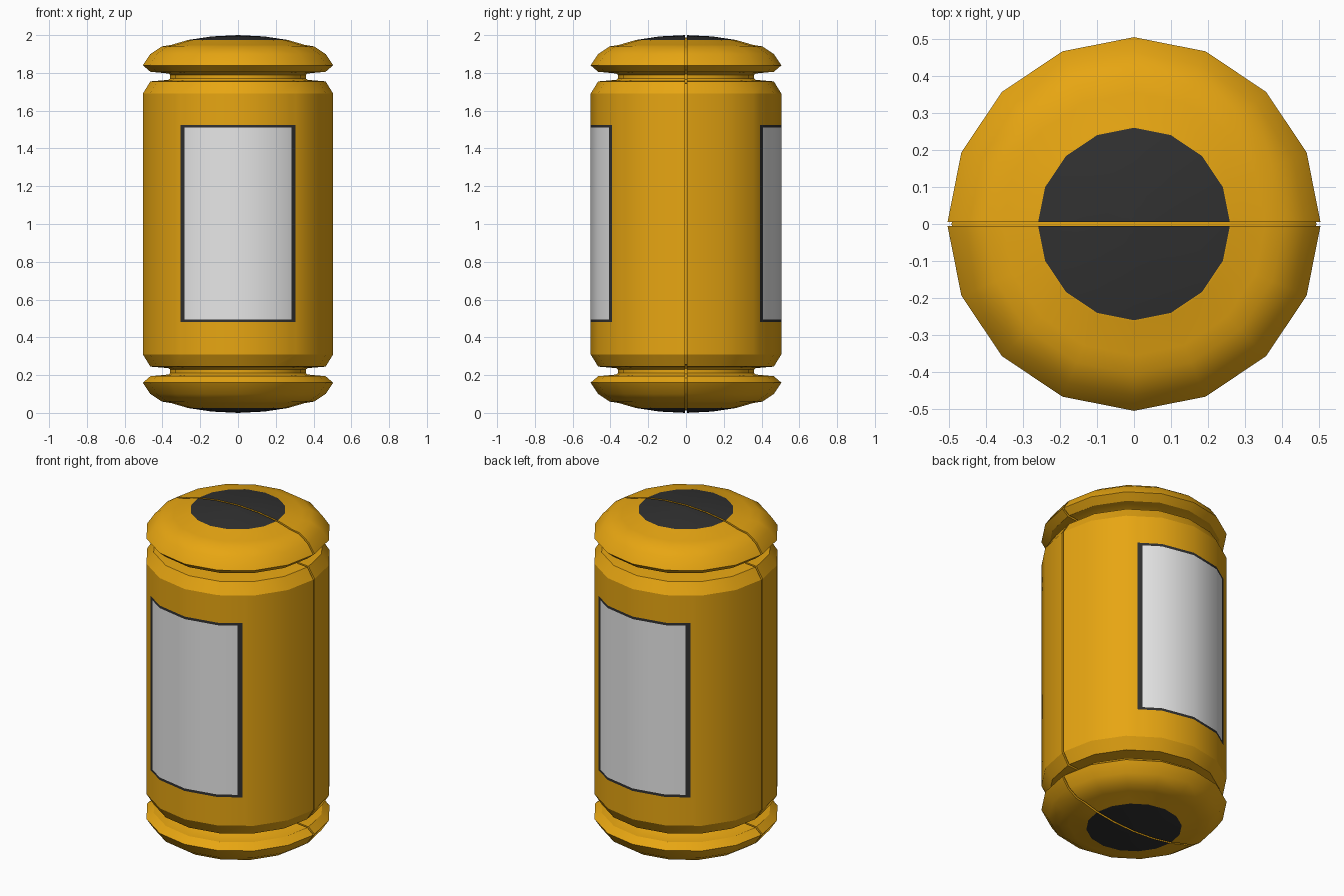
import bpy, bmesh, math
from mathutils import Vector

if "Cube" in bpy.data.objects:
    bpy.data.objects.remove(bpy.data.objects["Cube"])

def material(name, rgb):
    m = bpy.data.materials.new(name)
    m.diffuse_color = (*rgb, 1)
    m.use_nodes = True
    m.node_tree.nodes["Principled BSDF"].inputs["Base Color"].default_value = m.diffuse_color
    return m

YELLOW = material("amber yellow", (0.8, 0.38, 0.006))
BLACK = material("soft black", (0.03, 0.03, 0.03))
WHITE = material("label white", (0.8, 0.8, 0.8))

# Upper half of the outline (radius, height); the lower half mirrors it about z = 1
upper = [(0, 2.0), (0.14, 1.993), (0.26, 1.975), (0.266, 1.974), (0.355, 1.948),
         (0.405, 1.94), (0.465, 1.90), (0.505, 1.84), (0.465, 1.806), (0.37, 1.797),
         (0.36, 1.79), (0.36, 1.77), (0.37, 1.763), (0.465, 1.755), (0.505, 1.69)]
PROFILE = upper + [(r, 2 - z) for r, z in reversed(upper)]

def inset(profile, d):
    """Move the outline inward along its normals."""
    out = []
    for i, (r, z) in enumerate(profile):
        a = Vector(profile[max(i - 1, 0)])
        b = Vector(profile[min(i + 1, len(profile) - 1)])
        t = (b - a).normalized()
        out.append((max(r + t.y * d, 0) if r else 0, z - t.x * d))
    return out

def lathe(profile, sides=16):
    bm = bmesh.new()
    vs = [bm.verts.new((r, 0, z)) for r, z in profile]
    es = [bm.edges.new(p) for p in zip(vs, vs[1:])]
    bmesh.ops.spin(bm, geom=vs + es, axis=(0, 0, 1), cent=(0, 0, 0),
                   angle=2 * math.pi, steps=sides, use_duplicate=False)
    bmesh.ops.remove_doubles(bm, verts=bm.verts, dist=1e-4)
    bmesh.ops.recalc_face_normals(bm, faces=bm.faces)
    return bm

def finish(bm, name, turn=0):
    bmesh.ops.recalc_face_normals(bm, faces=bm.faces)
    me = bpy.data.meshes.new(name)
    bm.to_mesh(me)
    bm.free()
    for m in (YELLOW, BLACK, WHITE):
        me.materials.append(m)
    ob = bpy.data.objects.new(name, me)
    bpy.context.collection.objects.link(ob)
    ob.rotation_euler.z = turn
    bpy.ops.object.select_all(action='DESELECT')
    ob.select_set(True)
    bpy.context.view_layer.objects.active = ob
    bpy.ops.object.shade_smooth_by_angle(angle=math.radians(30))

def wall(f):
    """Front-facing faces of the straight body."""
    c = f.calc_center_median()
    return 0.31 < c.z < 1.69 and c.y < -0.3 and abs(f.normal.z) < 0.1

def half_shell(name, turn):
    bm = lathe(PROFILE)
    # seam side
    bmesh.ops.bisect_plane(bm, geom=bm.verts[:] + bm.edges[:] + bm.faces[:],
                           plane_co=(0, -0.006, 0), plane_no=(0, 1, 0), clear_outer=True)
    # label outlines cut into the wall
    cuts = [((x, 0, 0), (1, 0, 0)) for x in (-0.305, -0.282, 0.282, 0.305)]
    cuts += [((0, 0, z), (0, 0, 1)) for z in (0.48, 0.495, 1.51, 1.525)]
    for co, no in cuts:
        bm.normal_update()
        faces = [f for f in bm.faces if wall(f)]
        edges = {e for f in faces for e in f.edges}
        verts = {v for f in faces for v in f.verts}
        bmesh.ops.bisect_plane(bm, geom=faces + list(edges) + list(verts),
                               plane_co=co, plane_no=no)
    bm.normal_update()
    # colours: label, its border, and the end discs
    for f in bm.faces:
        c = f.calc_center_median()
        if wall(f) and abs(c.x) < 0.305 and 0.48 < c.z < 1.525:
            f.material_index = 2 if abs(c.x) < 0.282 and 0.495 < c.z < 1.51 else 1
        elif abs(c.z - 1) > 0.9 and all(v.co.xy.length < 0.2605 for v in f.verts):
            f.material_index = 1
    bmesh.ops.holes_fill(bm, edges=[e for e in bm.edges if e.is_boundary], sides=0)
    finish(bm, name, turn)

half_shell("front_shell", 0)
half_shell("back_shell", math.pi)

# Core visible at the bottom of the seam
finish(lathe(inset(PROFILE, 0.012)), "inner_core")
